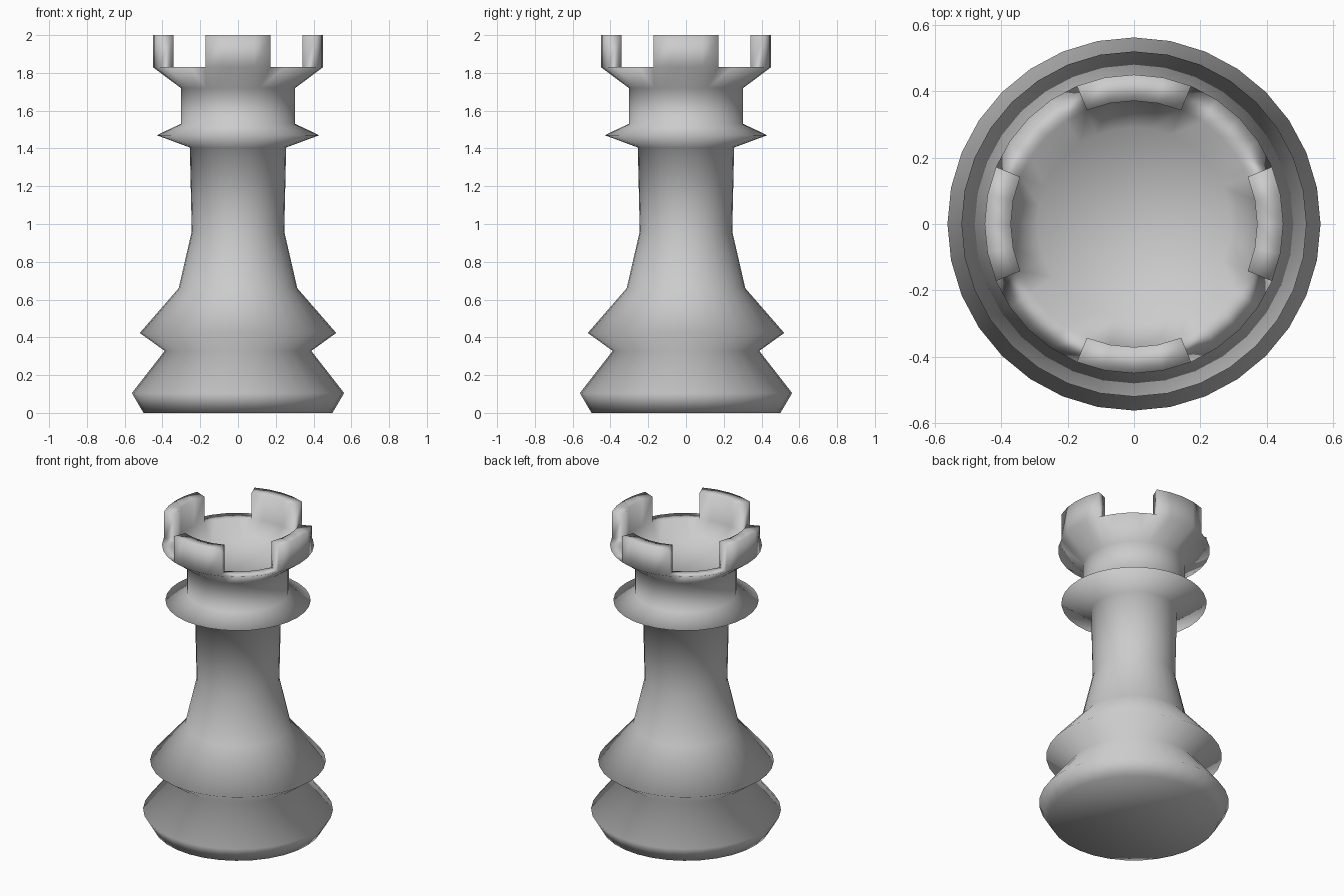
import bpy, bmesh, math

if "Cube" in bpy.data.objects:
    bpy.data.objects.remove(bpy.data.objects["Cube"])

SIDES = 32

# Lathe profile (radius, height): base, waist, stem, collar, head, rim, hollow
profile = [
    (0.50, 0.00), (0.562, 0.105), (0.388, 0.328), (0.52, 0.423),
    (0.314, 0.66), (0.245, 0.96), (0.255, 1.405), (0.43, 1.47),
    (0.303, 1.53), (0.303, 1.72), (0.45, 1.83), (0.371, 1.83),
    (0.291, 1.72),
]
RIM = 10  # profile step forming the flat rim

bm = bmesh.new()


def ring(radius, z):
    step = 2 * math.pi / SIDES
    return [bm.verts.new((radius * math.cos(i * step), radius * math.sin(i * step), z))
            for i in range(SIDES)]


# Turned body
rings = [ring(r, z) for r, z in profile]
rim_faces = []
for k in range(len(rings) - 1):
    a, b = rings[k], rings[k + 1]
    for i in range(SIDES):
        j = (i + 1) % SIDES
        face = bm.faces.new((a[i], a[j], b[j], b[i]))
        if k == RIM:
            rim_faces.append(face)

# Underside and hollow floor
bm.faces.new(list(reversed(rings[0])))
bm.faces.new(rings[-1])

# Four battlements, each four rim segments wide, centred on the axes
raised = [f for i, f in enumerate(rim_faces) if (i + 2) % 8 < 4]
result = bmesh.ops.extrude_face_region(bm, geom=raised)
top = [g for g in result["geom"] if isinstance(g, bmesh.types.BMVert)]
bmesh.ops.translate(bm, verts=top, vec=(0, 0, 0.17))
leftover = [f for f in raised if f.is_valid]
if leftover:
    bmesh.ops.delete(bm, geom=leftover, context='FACES')

bmesh.ops.recalc_face_normals(bm, faces=bm.faces)
for f in bm.faces:
    f.smooth = True

mesh = bpy.data.meshes.new("tower_piece")
bm.to_mesh(mesh)
bm.free()
tower = bpy.data.objects.new("tower_piece", mesh)
bpy.context.collection.objects.link(tower)
